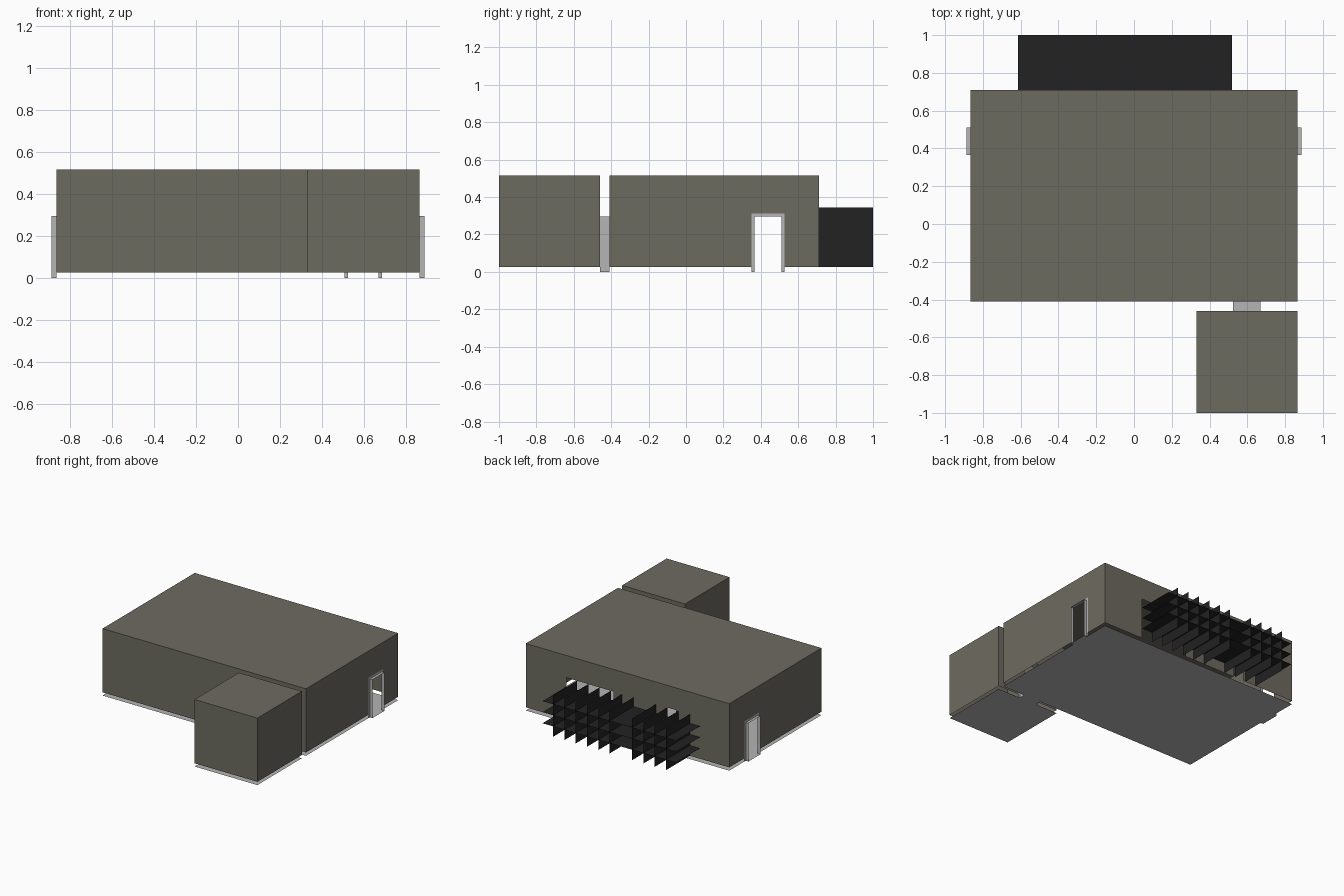
import bpy, bmesh

if "Cube" in bpy.data.objects:
    bpy.data.objects.remove(bpy.data.objects["Cube"])


def material(name, rgb):
    m = bpy.data.materials.new(name)
    m.diffuse_color = (*rgb, 1)
    m.use_nodes = True
    m.node_tree.nodes["Principled BSDF"].inputs["Base Color"].default_value = m.diffuse_color
    return m


STONE = material("warm grey wall", (0.152, 0.145, 0.117))
PALE = material("pale grey", (0.46, 0.46, 0.46))
BLACK = material("black louvre", (0.016, 0.016, 0.016))


def finish(name, bm, mat, flip=False):
    bmesh.ops.remove_doubles(bm, verts=bm.verts, dist=1e-5)
    if flip:
        bmesh.ops.reverse_faces(bm, faces=bm.faces)
    me = bpy.data.meshes.new(name)
    bm.to_mesh(me)
    bm.free()
    me.materials.append(mat)
    ob = bpy.data.objects.new(name, me)
    bpy.context.collection.objects.link(ob)
    return ob


def sheet(bm, axis, c, u, v, holes=(), flip=False):
    """Flat rectangle across an axis at c, with rectangular holes (u0, u1, v0, v1)."""
    us = sorted({*u, *[h[0] for h in holes], *[h[1] for h in holes]})
    vs = sorted({*v, *[h[2] for h in holes], *[h[3] for h in holes]})
    us = [a for a in us if u[0] <= a <= u[1]]
    vs = [a for a in vs if v[0] <= a <= v[1]]

    def point(a, b):
        return {"x": (c, a, b), "y": (a, c, b), "z": (a, b, c)}[axis]

    for a0, a1 in zip(us, us[1:]):
        for b0, b1 in zip(vs, vs[1:]):
            ma, mb = (a0 + a1) / 2, (b0 + b1) / 2
            if any(h[0] < ma < h[1] and h[2] < mb < h[3] for h in holes):
                continue
            ring = [(a0, b0), (a1, b0), (a1, b1), (a0, b1)]
            if flip:
                ring.reverse()
            bm.faces.new([bm.verts.new(point(*p)) for p in ring])


Z0, Z1 = 0.025, 0.515
DOOR_H, RIM = 0.295, 0.016
SIDE_DOOR = (0.365, 0.51, 0.0, DOOR_H)
LINK_DOOR = (0.523, 0.67, 0.0, DOOR_H)
WINDOWS = [(0.12, 0.52, Z0, 0.345), (-0.41, -0.33, Z0, 0.345)]


def room(name, x, y, left=(), right=(), front=(), back=()):
    # Thin shell of four walls and a roof, floating just above its floor sheet
    bm = bmesh.new()
    sheet(bm, "x", x[0], y, (Z0, Z1), left, flip=True)
    sheet(bm, "x", x[1], y, (Z0, Z1), right)
    sheet(bm, "y", y[0], x, (Z0, Z1), front)
    sheet(bm, "y", y[1], x, (Z0, Z1), back, flip=True)
    sheet(bm, "z", Z1, x, y)
    finish(name + "_walls", bm, STONE)
    bm = bmesh.new()
    sheet(bm, "z", 0, x, y)
    finish(name + "_floor", bm, PALE)


room("main_room", (-0.865, 0.865), (-0.41, 0.71),
     left=[SIDE_DOOR], right=[SIDE_DOOR], front=[LINK_DOOR], back=WINDOWS)
room("small_room", (0.33, 0.865), (-1.0, -0.46), back=[LINK_DOOR])


def doorway(name, axis, start, end, door, rims):
    # Short open passage with flat trim around the opening
    u0, u1, _, h = door
    lo, hi = min(start, end), max(start, end)
    bm = bmesh.new()
    if axis == "x":
        sheet(bm, "y", u0, (lo, hi), (0, h))
        sheet(bm, "y", u1, (lo, hi), (0, h), flip=True)
        sheet(bm, "z", h, (lo, hi), (u0, u1))
        sheet(bm, "z", 0, (lo, hi), (u0, u1))
    else:
        sheet(bm, "x", u0, (lo, hi), (0, h), flip=True)
        sheet(bm, "x", u1, (lo, hi), (0, h))
        sheet(bm, "z", h, (u0, u1), (lo, hi))
        sheet(bm, "z", 0, (u0, u1), (lo, hi))
    for c in rims:
        sheet(bm, axis, c, (u0 - RIM, u1 + RIM), (0, h + RIM), [door],
              flip=(axis == "x" and c < 0))
    finish(name, bm, PALE)


for side, label in ((-1, "left"), (1, "right")):
    doorway(label + "_doorway", "x", side * 0.865, side * 0.888, SIDE_DOOR, [side * 0.867])
doorway("link_passage", "y", -0.46, -0.41, LINK_DOOR, [-0.412, -0.458])

# Louvre: crossed thin blades behind the back wall, one upright left out
bm = bmesh.new()
for z in (0.105, 0.19, 0.275):
    sheet(bm, "z", z, (-0.615, 0.52), (0.71, 1.0))
for i in range(11):
    if i != 6:
        sheet(bm, "x", 0.43 - 0.096 * i, (0.71, 1.0), (Z0, 0.345))
finish("window_louvre", bm, BLACK)
